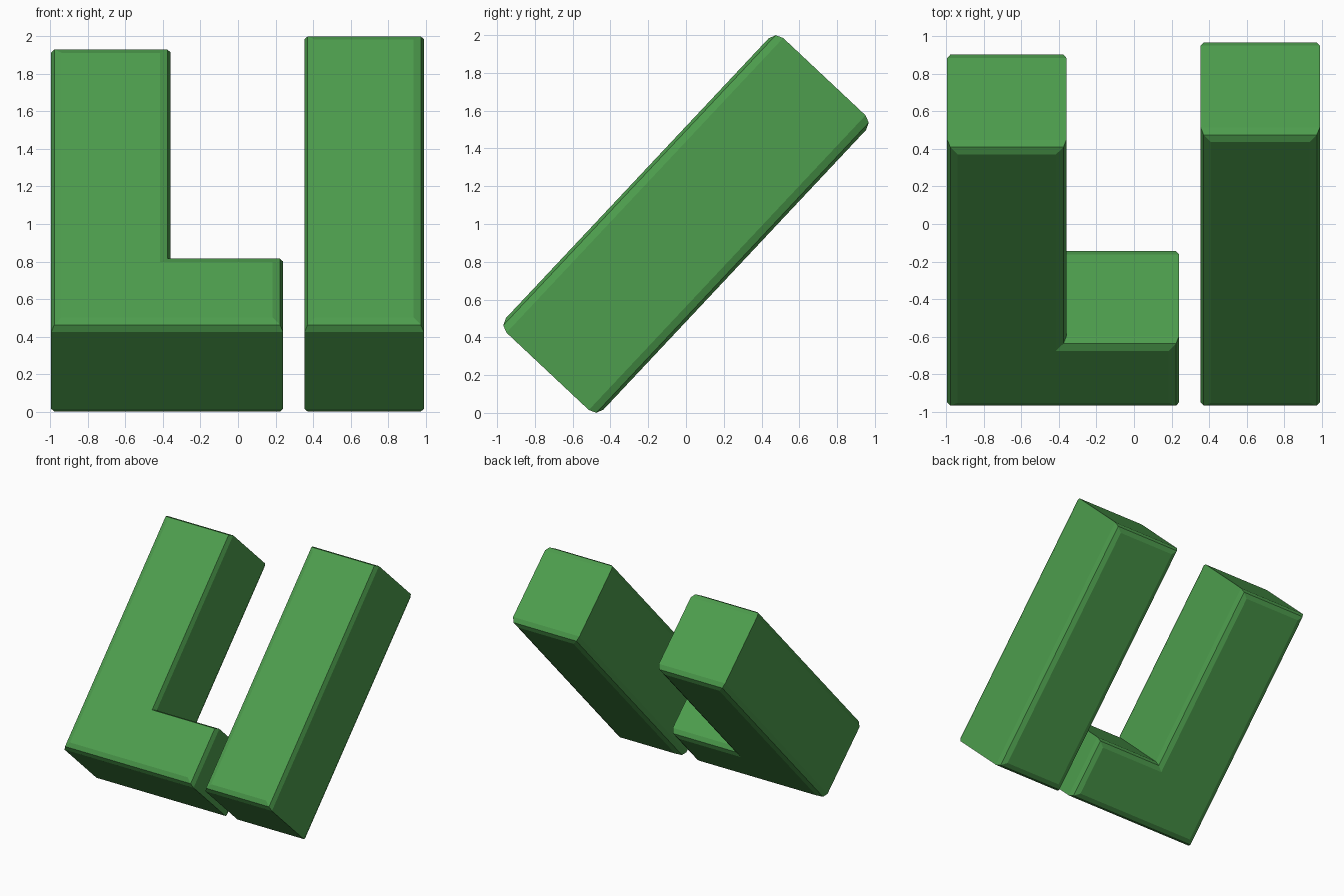
import bpy, bmesh, math
from mathutils import Matrix, Vector

cube = bpy.data.objects.get("Cube")
if cube:
    bpy.data.objects.remove(cube, do_unlink=True)

# Material
green = bpy.data.materials.new("leaf_green")
green.use_nodes = True
colour = (0.075, 0.34, 0.075, 1)
green.diffuse_color = colour
green.node_tree.nodes["Principled BSDF"].inputs["Base Color"].default_value = colour

HALF_DEPTH = 0.354
BEVEL = 0.055
TILT = math.radians(46.8)
SEGMENTS = 2


def inward(outline):
    """Mitre direction at each corner of a right-angled, anticlockwise outline."""
    result = []
    for i, p in enumerate(outline):
        a = (p - outline[i - 1]).normalized()
        b = (outline[(i + 1) % len(outline)] - p).normalized()
        result.append(Vector((-a.y - b.y, a.x + b.x)))
    return result


def rounded_slab(name, points):
    """Extrude an outline with rounded front and back rims, then lean it back."""
    outline = [Vector(p) for p in points]
    mitre = inward(outline)
    # Rim profile as (inset, depth), from the back face to the front face
    quarter = [math.pi / 2 * k / SEGMENTS for k in range(SEGMENTS + 1)]
    front = [(BEVEL * (1 - math.cos(t)), HALF_DEPTH - BEVEL * (1 - math.sin(t)))
             for t in quarter]
    profile = [(inset, -depth) for inset, depth in reversed(front)] + front

    bm = bmesh.new()
    rings = [[bm.verts.new((*(p + m * inset), depth)) for p, m in zip(outline, mitre)]
             for inset, depth in profile]
    n = len(outline)
    for low, high in zip(rings, rings[1:]):
        for i in range(n):
            j = (i + 1) % n
            bm.faces.new((low[i], low[j], high[j], high[i]))
    bm.faces.new(rings[0][::-1])
    bm.faces.new(rings[-1])
    bm.transform(Matrix.Translation((0, 0, 1)) @ Matrix.Rotation(TILT, 4, "X"))

    mesh = bpy.data.meshes.new(name)
    bm.to_mesh(mesh)
    bm.free()
    mesh.materials.append(green)
    obj = bpy.data.objects.new(name, mesh)
    bpy.context.collection.objects.link(obj)


# Angled block: tall stem with a short foot
rounded_slab("angled_block", [(-0.995, -1.07), (0.24, -1.07), (0.24, -0.555),
                              (-0.36, -0.555), (-0.36, 0.974), (-0.995, 0.974)])
# Straight block
rounded_slab("straight_block", [(0.355, -1.07), (0.99, -1.07),
                                (0.99, 1.07), (0.355, 1.07)])
